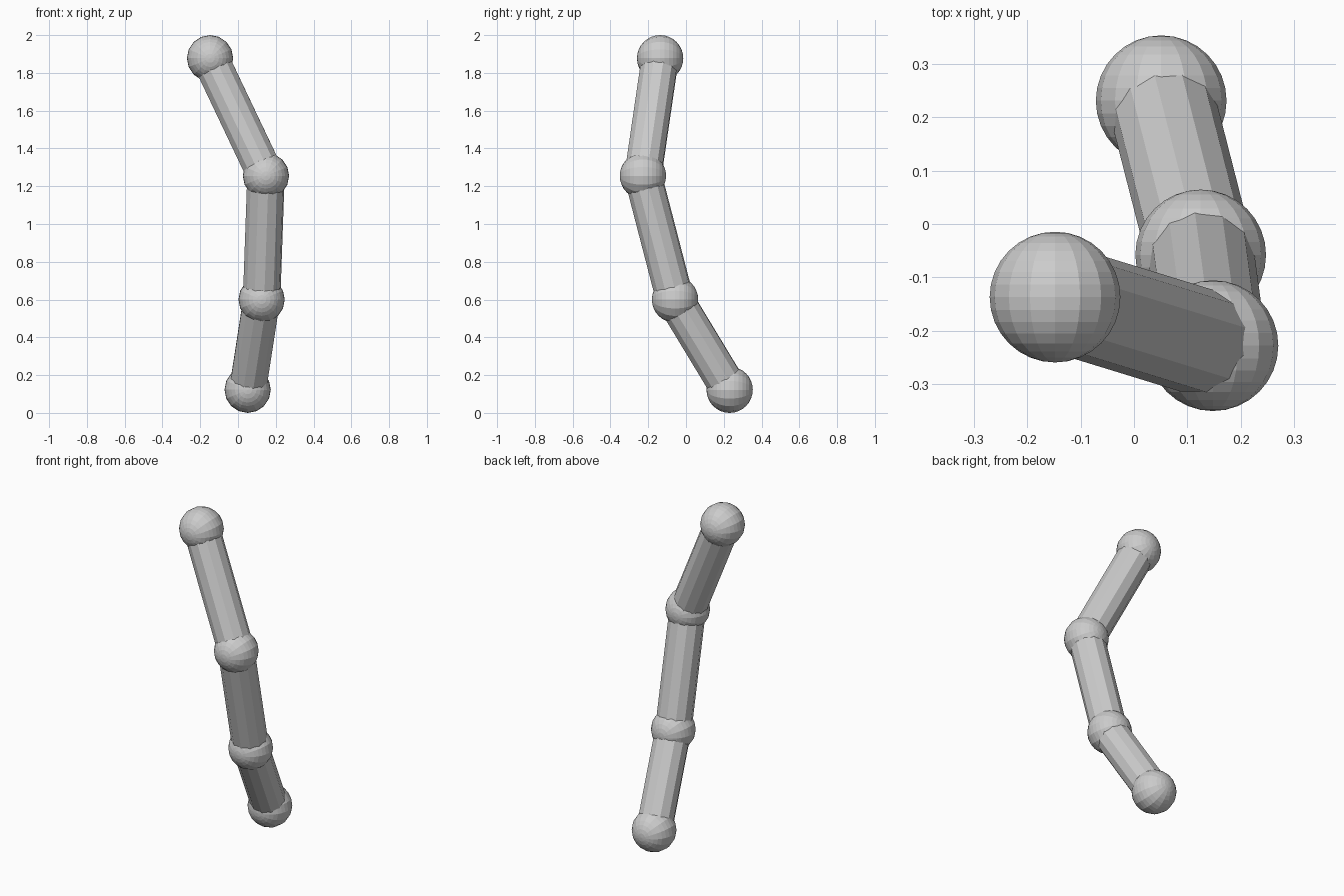
import bpy
from mathutils import Vector, Matrix
from math import pi

if "Cube" in bpy.data.objects:
    bpy.data.objects.remove(bpy.data.objects["Cube"])

BALL_R, ROD_R = 0.1225, 0.1
joints = [Vector(p) for p in (
    (0.051, 0.231, 0.1225),
    (0.125, -0.058, 0.60),
    (0.148, -0.228, 1.255),
    (-0.148, -0.137, 1.8775),
)]


def ball(name, centre):
    bpy.ops.mesh.primitive_uv_sphere_add(segments=16, ring_count=16, radius=BALL_R)
    ob = bpy.context.object
    ob.name = name
    # poles lie along the y axis
    ob.matrix_world = Matrix.Translation(centre) @ Matrix.Rotation(pi / 2, 4, 'X')


def rod(name, a, b):
    d = b - a
    bpy.ops.mesh.primitive_cylinder_add(vertices=12, radius=ROD_R, depth=d.length)
    ob = bpy.context.object
    ob.name = name
    turn = d.to_track_quat('Z', 'Y').to_matrix().to_4x4()
    ob.matrix_world = Matrix.Translation((a + b) / 2) @ turn


# ball joints from bottom to top
for i, p in enumerate(joints):
    ball(f"joint_ball_{i + 1}", p)

# straight rods linking the joints
for i, (a, b) in enumerate(zip(joints, joints[1:])):
    rod(f"rod_{i + 1}", a, b)
